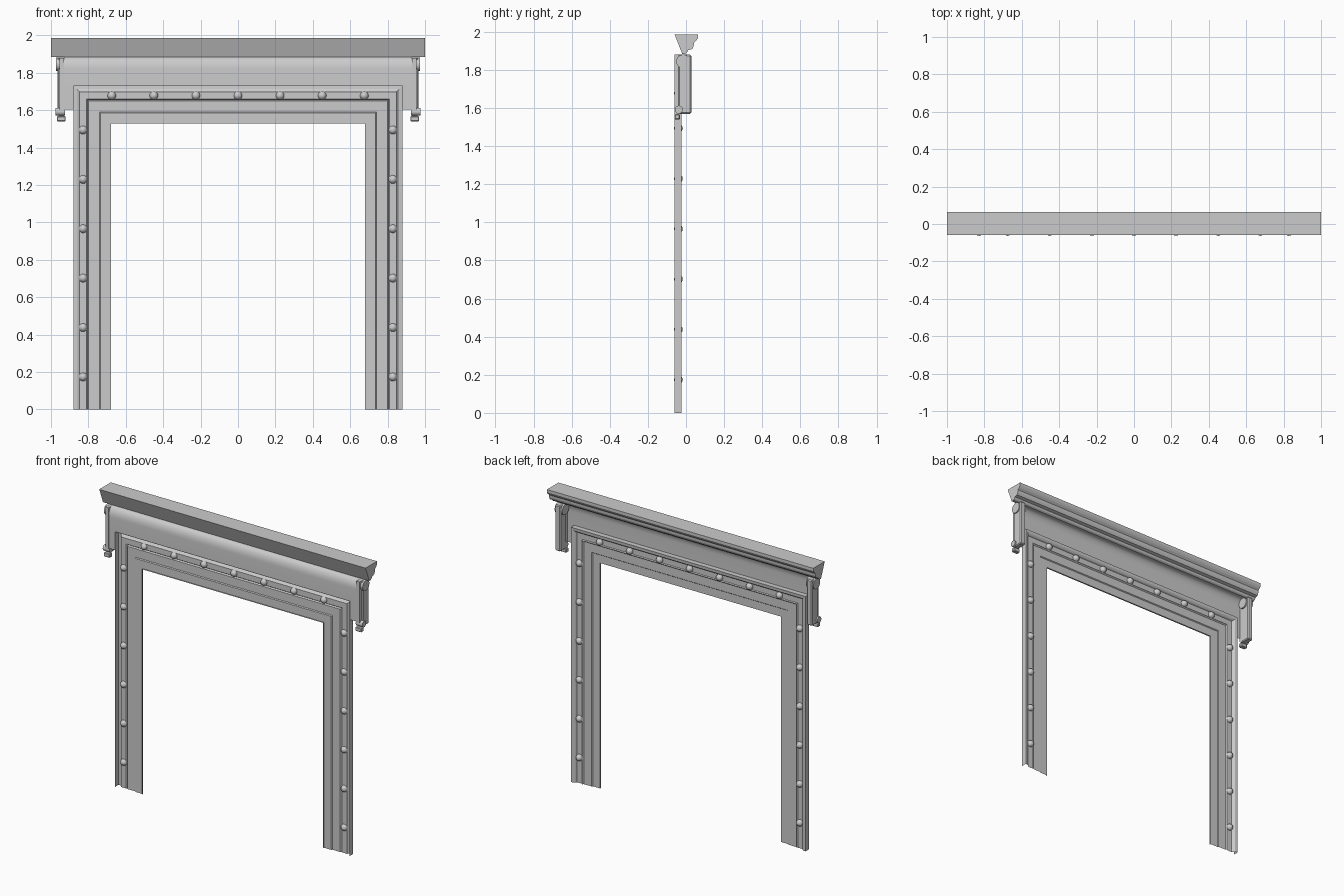
import bpy, bmesh, math
from mathutils import Matrix

if "Cube" in bpy.data.objects:
    bpy.data.objects.remove(bpy.data.objects["Cube"])


def finish(name, bm, smooth=False):
    me = bpy.data.meshes.new(name)
    bm.to_mesh(me)
    bm.free()
    ob = bpy.data.objects.new(name, me)
    bpy.context.collection.objects.link(ob)
    if smooth:
        bpy.context.view_layer.objects.active = ob
        ob.select_set(True)
        bpy.ops.object.shade_smooth_by_angle(angle=math.radians(35))
        ob.select_set(False)
    return ob


def sheet(name, rows, smooth=False):
    """Open surface joining successive rows of points."""
    bm = bmesh.new()
    vs = [[bm.verts.new(p) for p in r] for r in rows]
    for a, b in zip(vs, vs[1:]):
        for i in range(len(a) - 1):
            bm.faces.new((a[i], a[i + 1], b[i + 1], b[i]))
    return finish(name, bm, smooth)


def extrude_x(name, prof, x0, x1, smooth=False):
    """Closed y-z profile extruded along x, with end caps."""
    bm = bmesh.new()
    a = [bm.verts.new((x0, y, z)) for y, z in prof]
    b = [bm.verts.new((x1, y, z)) for y, z in prof]
    n = len(prof)
    bm.faces.new(a)
    bm.faces.new(b[::-1])
    for i in range(n):
        bm.faces.new((a[i], b[i], b[(i + 1) % n], a[(i + 1) % n]))
    bmesh.ops.recalc_face_normals(bm, faces=bm.faces)
    return finish(name, bm, smooth)


def box(name, lo, hi, bevel=0):
    bm = bmesh.new()
    mid = [(a + b) / 2 for a, b in zip(lo, hi)]
    size = [b - a for a, b in zip(lo, hi)]
    bmesh.ops.create_cube(bm, size=1, matrix=Matrix.Translation(mid) @ Matrix.Diagonal((*size, 1)))
    if bevel:
        bmesh.ops.bevel(bm, geom=bm.edges[:], offset=bevel, segments=1, affect='EDGES')
    return finish(name, bm)


def disc(y, z, r, n=20):
    return [(y + r * math.cos(2 * math.pi * i / n), z + r * math.sin(2 * math.pi * i / n))
            for i in range(n)]


# stepped door surround: profile (distance from opening, y) swept round the opening
profile = [(0, -.06), (0, -.05), (.055, -.05), (.06, -.044), (.118, -.044), (.125, -.036),
           (.13, -.042), (.168, -.042), (.173, -.033), (.182, -.026), (.2, -.024), (.2, -.06)]
sheet("door_surround", [[(-.68 - d, y, 0), (-.68 - d, y, 1.53 + d),
                         (.68 + d, y, 1.53 + d), (.68 + d, y, 0)] for d, y in profile])

# round studs in the channel
spots = [(s * .828, .174 + i * .264) for s in (-1, 1) for i in range(6)]
spots += [(-.675 + i * .225, 1.678) for i in range(7)]
bm = bmesh.new()
for x, z in spots:
    bmesh.ops.create_uvsphere(bm, u_segments=14, v_segments=8, radius=.023,
                              matrix=Matrix.Translation((x, -.04, z)) @ Matrix.Rotation(math.pi / 2, 4, 'X'))
finish("studs", bm, True)

# frieze board with a cove at the top
arc = [i * math.pi / 16 for i in range(9)]
cove = [(-.058, 1.73)] + [(-.02 - .038 * math.cos(t), 1.82 + .065 * math.sin(t)) for t in arc]
sheet("frieze", [[(.93, y, z), (-.93, y, z)] for y, z in cove], True)

# cornice
extrude_x("cornice", [(-.06, 1.987), (.063, 1.987), (.063, 1.968), (.055, 1.955), (.042, 1.943),
                      (.04, 1.925), (.033, 1.91), (.012, 1.904), (.006, 1.892), (-.004, 1.885),
                      (-.02, 1.885)], -1, 1)

# ears and scrolled brackets on both ends
for s, side in ((-1, "left"), (1, "right")):
    def span(a, b):
        return sorted((s * a, s * b))
    a, b = span(.88, .93)
    sheet(side + "_ear", [[(b, -.058, z), (a, -.058, z)] for z in (1.605, 1.73)])
    a, b = span(.925, .965)
    box(side + "_bracket", (a, -.04, 1.57), (b, .028, 1.88), .006)
    a, b = span(.93, .955)
    box(side + "_bracket_back", (a, -.06, 1.6), (b, -.035, 1.88))
    a, b = span(.915, .972)
    extrude_x(side + "_scroll", disc(-.015, 1.845, .036), a, b, True)
    a, b = span(.925, .975)
    extrude_x(side + "_lower_scroll", disc(-.038, 1.592, .021), a, b, True)
    a, b = span(.922, .968)
    box(side + "_drop", (a, -.06, 1.54), (b, -.032, 1.568), .004)
